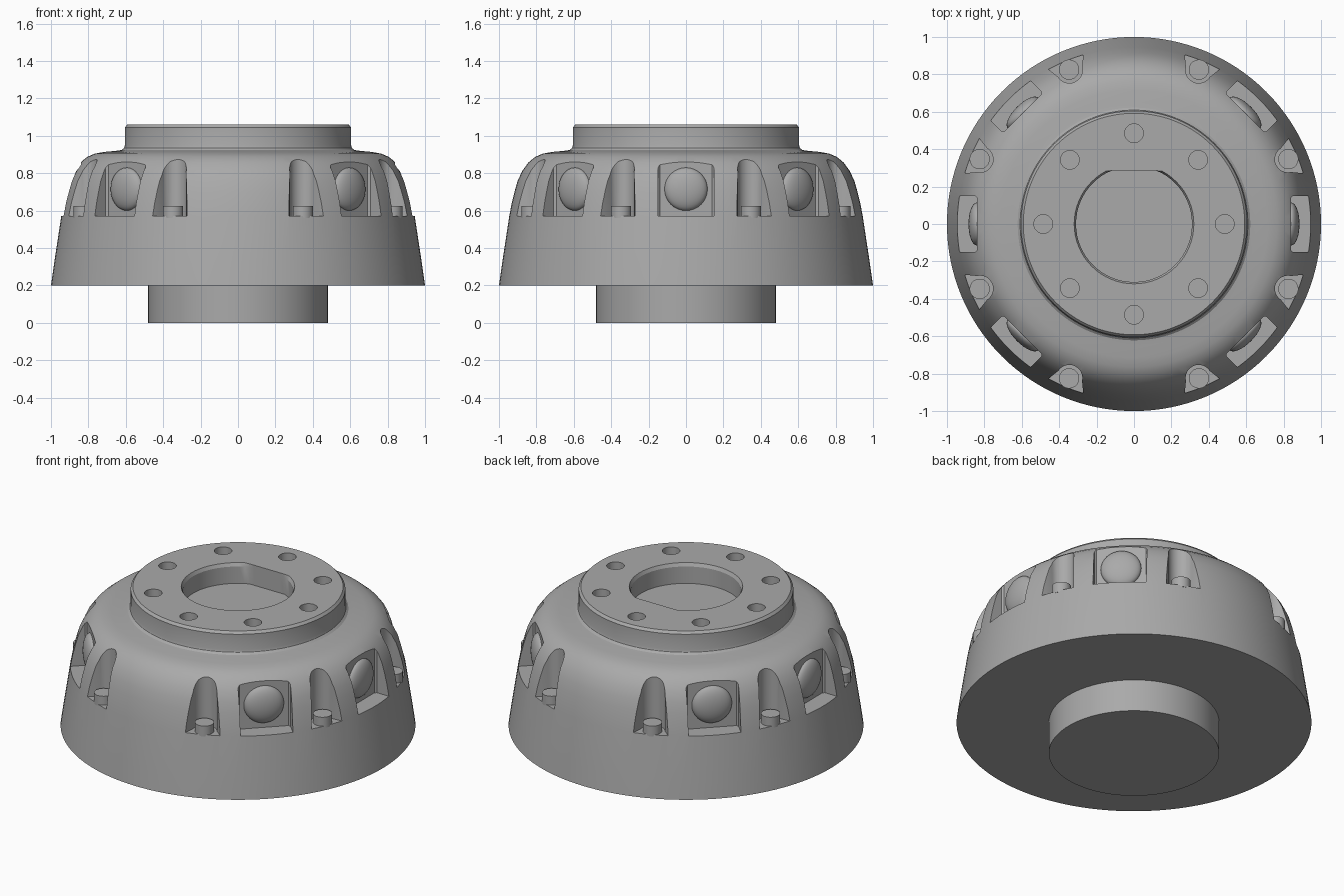
import bpy, bmesh
from math import sin, cos, pi, radians
from mathutils import Matrix, Vector

cube = bpy.data.objects.get("Cube")
if cube:
    bpy.data.objects.remove(cube, do_unlink=True)

grey = bpy.data.materials.new("cast_grey")
grey.use_nodes = True
COLOR = (0.4, 0.4, 0.4, 1)
grey.diffuse_color = COLOR
grey.node_tree.nodes["Principled BSDF"].inputs["Base Color"].default_value = COLOR


def finish(bm, name):
    bmesh.ops.recalc_face_normals(bm, faces=bm.faces)
    mesh = bpy.data.meshes.new(name)
    bm.to_mesh(mesh)
    bm.free()
    mesh.materials.append(grey)
    obj = bpy.data.objects.new(name, mesh)
    bpy.context.collection.objects.link(obj)
    return obj


def smooth(obj, angle=30):
    bpy.ops.object.select_all(action='DESELECT')
    obj.select_set(True)
    bpy.context.view_layer.objects.active = obj
    bpy.ops.object.shade_smooth_by_angle(angle=radians(angle))


def lathe(bm, profile, steps=128, y_limit=9):
    """Solid of revolution from (radius, height) points, closed by flat caps."""
    rings = []
    for r, z in profile:
        rings.append([bm.verts.new((r * cos(2 * pi * i / steps),
                                    min(r * sin(2 * pi * i / steps), y_limit), z))
                      for i in range(steps)])
    for a, b in zip(rings, rings[1:]):
        for i in range(steps):
            j = (i + 1) % steps
            bm.faces.new((a[i], a[j], b[j], b[i]))
    bm.faces.new(rings[0][::-1])
    bm.faces.new(rings[-1])


def prism(bm, outline, z0, z1, turn):
    """Vertical prism whose outline is drawn with x pointing outward."""
    rot = Matrix.Rotation(turn, 3, 'Z')
    low, high = ([bm.verts.new(rot @ Vector((x, y, z))) for x, y in outline]
                 for z in (z0, z1))
    n = len(outline)
    for i in range(n):
        j = (i + 1) % n
        bm.faces.new((low[i], low[j], high[j], high[i]))
    bm.faces.new(low[::-1])
    bm.faces.new(high)


def circle(cx, r, n=24):
    return [(cx + r * cos(2 * pi * i / n), r * sin(2 * pi * i / n)) for i in range(n)]


def cut(target, cutter):
    mod = target.modifiers.new("cut", 'BOOLEAN')
    mod.operation, mod.solver, mod.object = 'DIFFERENCE', 'EXACT', cutter
    graph = bpy.context.evaluated_depsgraph_get()
    mesh = bpy.data.meshes.new_from_object(target.evaluated_get(graph))
    target.modifiers.clear()
    target.data = mesh
    bpy.data.objects.remove(cutter, do_unlink=True)


FLOOR = 0.57
BOLT_ANGLES = [radians(a + s) for a in (0, 90, 180, 270) for s in (22.8, 67.2)]
WINDOW_ANGLES = [radians(a) for a in (0, 45, 135, 180, 225, 315)]

# Domed housing with lower boss and raised top flange
bm = bmesh.new()
lathe(bm, [(0.48, 0), (0.48, 0.2), (1.0, 0.2), (0.983, 0.32), (0.945, 0.57),
           (0.932, 0.64), (0.917, 0.7), (0.9, 0.76), (0.874, 0.815), (0.842, 0.858),
           (0.805, 0.888), (0.765, 0.905), (0.715, 0.914), (0.65, 0.92),
           (0.622, 0.924), (0.609, 0.935), (0.605, 0.95), (0.605, 1.045), (0.592, 1.06)])
housing = finish(bm, "housing")

# Side pockets: flared bolt slots and square windows
bm = bmesh.new()
slot = [(0.893 + 0.07 * cos(t), 0.07 * sin(t))
        for t in (radians(100 + 160 * i / 16) for i in range(17))]
slot += [(1.05, -0.16), (1.05, 0.16)]
for a in BOLT_ANGLES:
    prism(bm, slot, FLOOR, 1.2, a)
window = [(0.85, -0.15), (0.84, -0.14), (0.84, 0.14), (0.85, 0.15), (1.1, 0.15), (1.1, -0.15)]
for a in WINDOW_ANGLES:
    prism(bm, window, FLOOR, 1.2, a)
cut(housing, finish(bm, "pocket_cutter"))

# Flange holes and chamfered centre recess with one flat side
bm = bmesh.new()
for i in range(8):
    prism(bm, circle(0.485, 0.05), 0.96, 1.2, i * pi / 4)
lathe(bm, [(0.31, 0.935), (0.31, 1.04), (0.32, 1.06), (0.32, 1.2)], 64, 0.285)
cut(housing, finish(bm, "recess_cutter"))
smooth(housing, 25)

# Bolt heads standing in the slots
bm = bmesh.new()
for a in BOLT_ANGLES:
    prism(bm, circle(0.895, 0.054), FLOOR - 0.01, 0.625, a)
smooth(finish(bm, "bolt_heads"))

# Shallow round buttons on the window back walls
bm = bmesh.new()
for a in WINDOW_ANGLES:
    place = (Matrix.Rotation(a, 4, 'Z') @ Matrix.Translation((0.84, 0, 0.715))
             @ Matrix.Diagonal((0.045, 0.115, 0.115, 1)))
    bmesh.ops.create_uvsphere(bm, u_segments=32, v_segments=16, radius=1, matrix=place)
smooth(finish(bm, "window_buttons"), 40)
